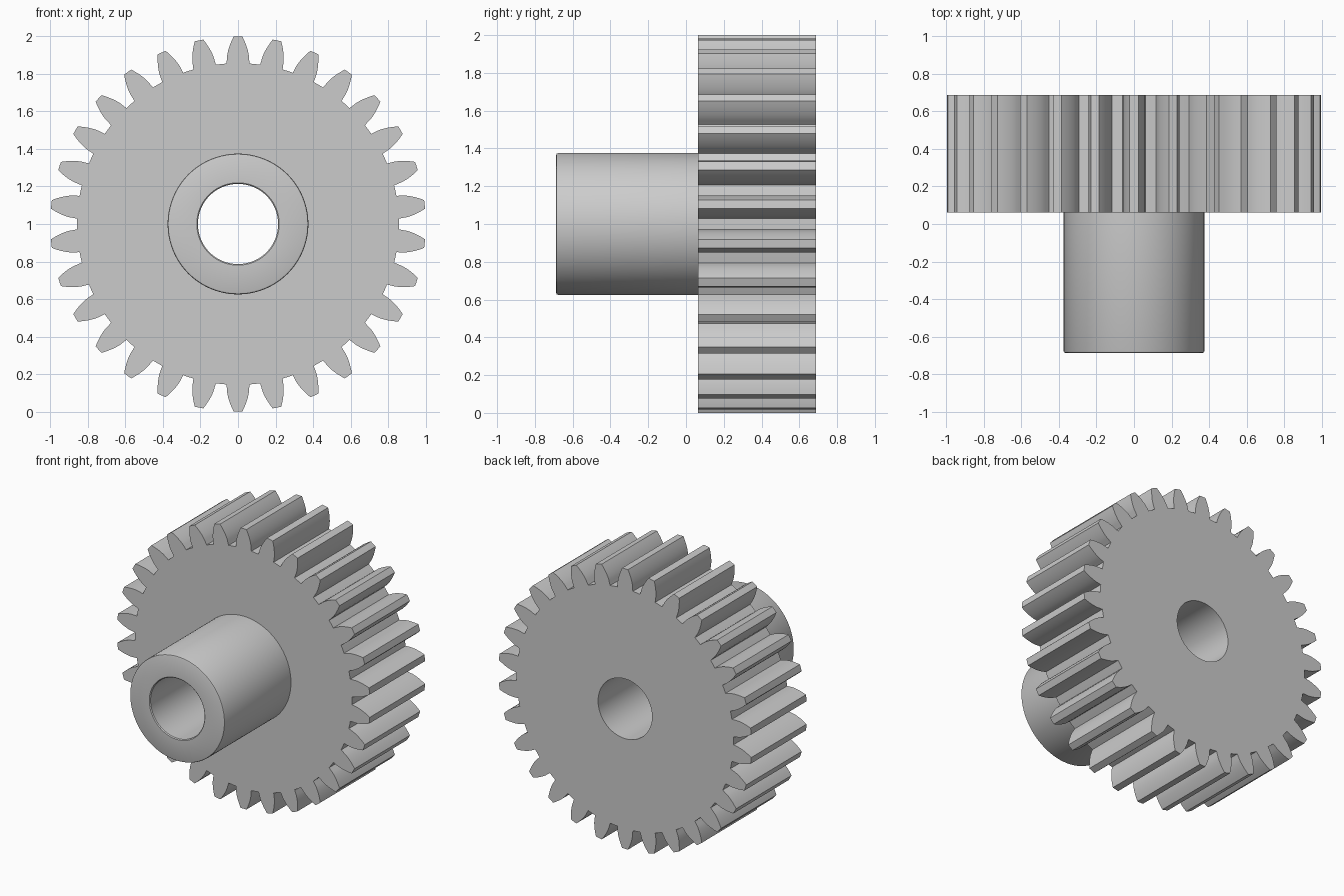
import bpy, bmesh
from math import sin, cos, tan, acos, pi, radians

if "Cube" in bpy.data.objects:
    bpy.data.objects.remove(bpy.data.objects["Cube"])

TEETH, MODULE = 30, 0.0625
PITCH_R, TIP_R, ROOT_R = 0.9375, 1.0, 0.857
BASE_R = PITCH_R * cos(radians(20))
Y_FRONT, Y_MID, Y_BACK = -0.6875, 0.0625, 0.6875
HUB_R, BORE_R, SEG = 0.375, 0.2135, 96


def inv(r):
    a = acos(min(1.0, BASE_R / r))
    return tan(a) - a


def half_angle(r):
    # half the angular tooth thickness of a 20 degree involute
    return pi / (2 * TEETH) + inv(PITCH_R) - inv(r)


# One flank from root to tip, mirrored and repeated for every tooth
flank = [(ROOT_R, radians(4.1))]
for i in range(9):
    r = BASE_R + (TIP_R - BASE_R) * i / 8
    flank.append((r, half_angle(r)))
tooth = [(r, -a) for r, a in flank] + [(TIP_R, 0)] + [(r, a) for r, a in reversed(flank)]
tooth.append((ROOT_R, pi / TEETH))
outline = []
for t in range(TEETH):
    c = 2 * pi * t / TEETH
    outline += [(r * sin(c + a), r * cos(c + a)) for r, a in tooth]

bm = bmesh.new()


def loop(points, y):
    return [bm.verts.new((x, y, 1 + z)) for x, z in points]


def circle(r, y):
    return loop([(r * sin(2 * pi * i / SEG), r * cos(2 * pi * i / SEG)) for i in range(SEG)], y)


def bridge(a, b):
    n = len(a)
    for i in range(n):
        j = (i + 1) % n
        bm.faces.new((a[i], a[j], b[j], b[i]))


def cap(*loops):
    edges = []
    for l in loops:
        for i in range(len(l)):
            pair = (l[i - 1], l[i])
            edges.append(bm.edges.get(pair) or bm.edges.new(pair))
    bmesh.ops.triangle_fill(bm, use_beauty=True, edges=edges, normal=(0, 1, 0))


# Toothed rim
front, back = loop(outline, Y_MID), loop(outline, Y_BACK)
bridge(front, back)

# Hub and bore, lathed from the back of the bore round to the hub root
profile = [(BORE_R, Y_BACK), (BORE_R, Y_FRONT + 0.006), (BORE_R + 0.006, Y_FRONT),
           (HUB_R - 0.010, Y_FRONT), (HUB_R - 0.003, Y_FRONT + 0.003),
           (HUB_R, Y_FRONT + 0.010), (HUB_R, Y_MID)]
rings = [circle(r, y) for r, y in profile]
for a, b in zip(rings, rings[1:]):
    bridge(a, b)

# Flat gear faces
cap(front, rings[-1])
cap(back, rings[0])

bmesh.ops.recalc_face_normals(bm, faces=bm.faces[:])
mesh = bpy.data.meshes.new("spur_gear")
bm.to_mesh(mesh)
bm.free()
gear = bpy.data.objects.new("spur_gear", mesh)
bpy.context.collection.objects.link(gear)
bpy.context.view_layer.objects.active = gear
gear.select_set(True)
bpy.ops.object.shade_smooth_by_angle(angle=radians(25))
